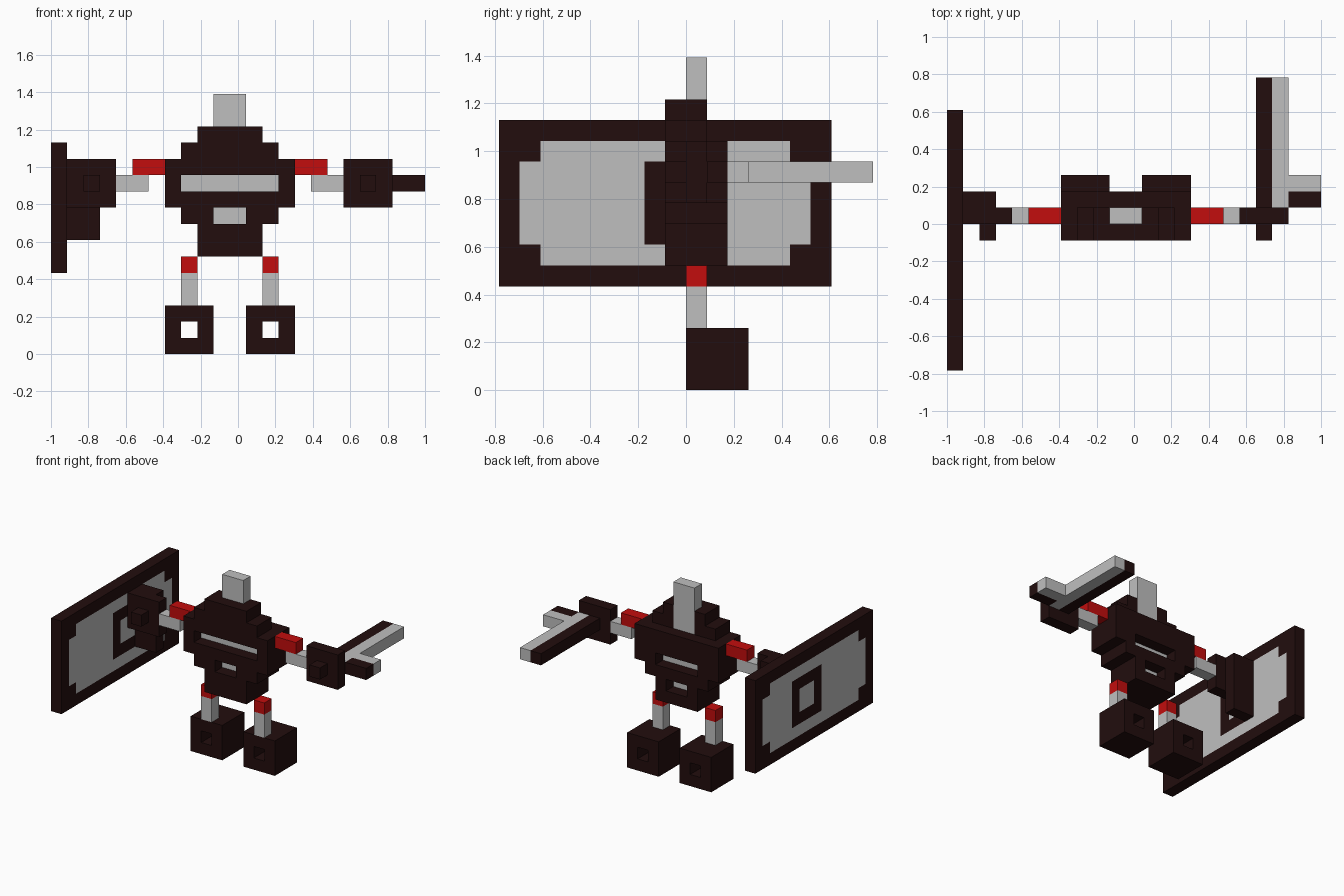
import bpy, bmesh, math
from itertools import product

cube = bpy.data.objects.get("Cube")
if cube:
    bpy.data.objects.remove(cube, do_unlink=True)

U = 2 / 23  # edge of one block


def material(name, rgb):
    m = bpy.data.materials.new(name)
    m.use_nodes = True
    m.diffuse_color = (*rgb, 1)
    bsdf = m.node_tree.nodes["Principled BSDF"]
    bsdf.inputs["Base Color"].default_value = (*rgb, 1)
    bsdf.inputs["Roughness"].default_value = 0.8
    return m


MATS = [material("dark brown", (0.016, 0.004, 0.004)),
        material("light grey", (0.52, 0.52, 0.52)),
        material("red", (0.54, 0.004, 0.004))]
DARK, GREY, RED, EMPTY = 0, 1, 2, None


def blocks(name, boxes):
    """Fill block ranges (colour, x0, x1, y0, y1, z0, z1) in order; EMPTY carves. Skin the outside."""
    cells = {}
    for colour, x0, x1, y0, y1, z0, z1 in boxes:
        for c in product(range(x0, x1), range(y0, y1), range(z0, z1)):
            if colour is EMPTY:
                cells.pop(c, None)
            else:
                cells[c] = colour
    bm = bmesh.new()
    verts = {}

    def vert(p):
        if p not in verts:
            verts[p] = bm.verts.new(((p[0] - 11.5) * U, (p[1] - 9) * U, p[2] * U))
        return verts[p]

    for c, colour in cells.items():
        for axis, side in product(range(3), (0, 1)):
            n = list(c)
            n[axis] += 2 * side - 1
            if tuple(n) in cells:
                continue
            a, b = (axis + 1) % 3, (axis + 2) % 3
            loop = []
            for da, db in ((0, 0), (1, 0), (1, 1), (0, 1)):
                p = list(c)
                p[axis] += side
                p[a] += da
                p[b] += db
                loop.append(vert(tuple(p)))
            face = bm.faces.new(loop if side else loop[::-1])
            face.material_index = colour
    # Merge flat areas of one colour
    bmesh.ops.dissolve_limit(bm, angle_limit=math.radians(1), verts=bm.verts[:],
                             edges=bm.edges[:], delimit={'MATERIAL'})
    mesh = bpy.data.meshes.new(name)
    bm.to_mesh(mesh)
    bm.free()
    for m in MATS:
        mesh.materials.append(m)
    ob = bpy.data.objects.new(name, mesh)
    bpy.context.collection.objects.link(ob)
    return ob


# Torso: stepped rows (half width, bottom, top, back), with recessed grey slits front and back
rows = [(2, 6, 8, 11), (3, 8, 9, 11), (4, 9, 12, 11), (3, 12, 13, 10), (2, 13, 14, 10)]
torso = [(DARK, 11 - w, 11 + w, 8, back, z0, z1) for w, z0, z1, back in rows]
for w, z, y in ((3, 10, 8), (1, 8, 8), (2, 9, 10), (1, 7, 10)):
    torso.append((EMPTY, 11 - w, 11 + w, y, y + 1, z, z + 1))
    torso.append((GREY, 11 - w, 11 + w, 9, 10, z, z + 1))
# Crest rising from the back of the head
torso.append((GREY, 10, 12, 9, 10, 12, 16))
blocks("torso", torso)

# Legs, hollow feet and arms
for side, leg, foot, upper, lower in (("right", 8, 7, 5, 4), ("left", 13, 12, 15, 16)):
    blocks(side + "_leg", [(GREY, leg, leg + 1, 9, 10, 3, 5),
                           (RED, leg, leg + 1, 9, 10, 5, 6)])
    blocks(side + "_foot", [(DARK, foot, foot + 3, 9, 12, 0, 3),
                            (EMPTY, foot + 1, foot + 2, 9, 12, 1, 2)])
    blocks(side + "_upper_arm", [(RED, upper, upper + 2, 9, 10, 11, 12)])
    blocks(side + "_forearm", [(GREY, lower, lower + 2, 9, 10, 10, 11)])

# Right hand with its grip and the bracket that holds the shield
blocks("right_hand", [(DARK, 1, 4, 9, 10, 9, 12),
                      (DARK, 2, 3, 8, 9, 10, 11),
                      (DARK, 1, 3, 10, 11, 7, 12)])

# Shield: dark frame, grey panel with notched corners, square ring
shield = [(DARK, 0, 1, 0, 16, 5, 13),
          (GREY, 0, 1, 1, 15, 7, 11),
          (GREY, 0, 1, 2, 14, 6, 12),
          (DARK, 0, 1, 7, 11, 7, 11),
          (GREY, 0, 1, 8, 10, 8, 10)]
blocks("shield", shield)

# Left hand gripping the axe-like blade
blocks("left_hand", [(DARK, 18, 21, 9, 10, 9, 12)])
blocks("blade", [(DARK, 19, 20, 8, 9, 10, 11),
                 (DARK, 19, 20, 10, 18, 10, 11),
                 (GREY, 20, 21, 10, 18, 10, 11),
                 (DARK, 21, 23, 10, 11, 10, 11),
                 (GREY, 21, 23, 11, 12, 10, 11)])
